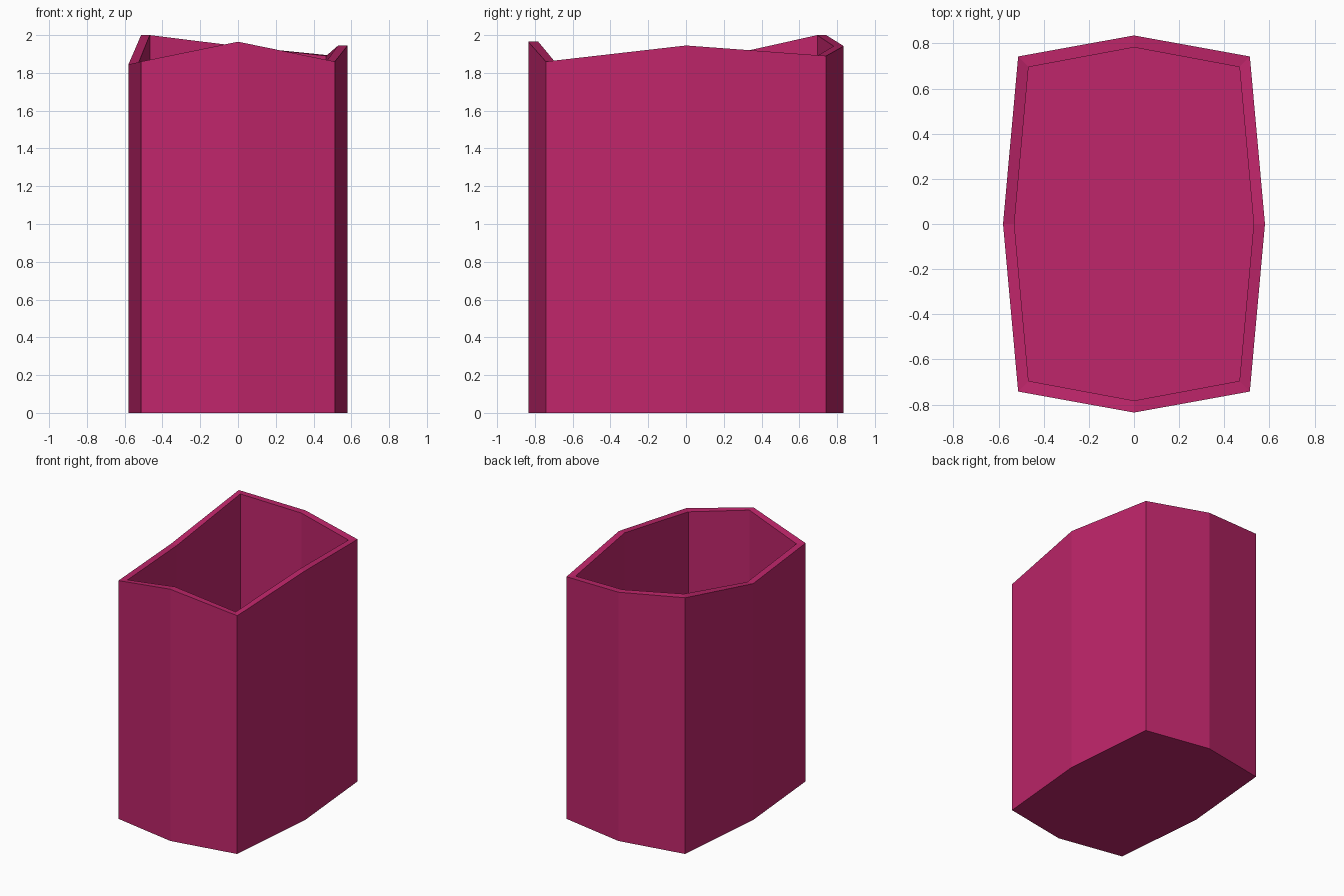
import bpy
import bmesh

if "Cube" in bpy.data.objects:
    bpy.data.objects.remove(bpy.data.objects["Cube"], do_unlink=True)

# Single flat colour
magenta = bpy.data.materials.new("magenta")
magenta.use_nodes = True
colour = (0.52, 0.019, 0.145, 1)
magenta.diffuse_color = colour
magenta.node_tree.nodes["Principled BSDF"].inputs["Base Color"].default_value = colour

# Eight-sided plan, counter-clockwise from front centre, with uneven rim heights
FLOOR = 0.05
rim_heights = [1.965, 1.86, 1.945, 1.89, 1.942, 2.0, 1.845, 1.86]


def plan(side, end, corner_x, corner_y):
    return [(0, -end), (corner_x, -corner_y), (side, 0), (corner_x, corner_y),
            (0, end), (-corner_x, corner_y), (-side, 0), (-corner_x, -corner_y)]


outer = plan(0.58, 0.835, 0.513, 0.742)
inner = plan(0.53, 0.782, 0.467, 0.695)

bm = bmesh.new()


def ring(points, heights):
    return [bm.verts.new((x, y, z)) for (x, y), z in zip(points, heights)]


def bridge(a, b):
    for i in range(len(a)):
        j = (i + 1) % len(a)
        bm.faces.new((a[i], a[j], b[j], b[i]))


# Outer wall, sloping rim, inner wall and the two floors
base = ring(outer, [0] * 8)
outer_rim = ring(outer, rim_heights)
inner_rim = ring(inner, rim_heights)
inner_floor = ring(inner, [FLOOR] * 8)
bridge(base, outer_rim)
bridge(outer_rim, inner_rim)
bridge(inner_rim, inner_floor)
bm.faces.new(base[::-1])
bm.faces.new(inner_floor)
bmesh.ops.recalc_face_normals(bm, faces=bm.faces)

mesh = bpy.data.meshes.new("open_container")
bm.to_mesh(mesh)
bm.free()
mesh.materials.append(magenta)
container = bpy.data.objects.new("open_container", mesh)
bpy.context.collection.objects.link(container)
